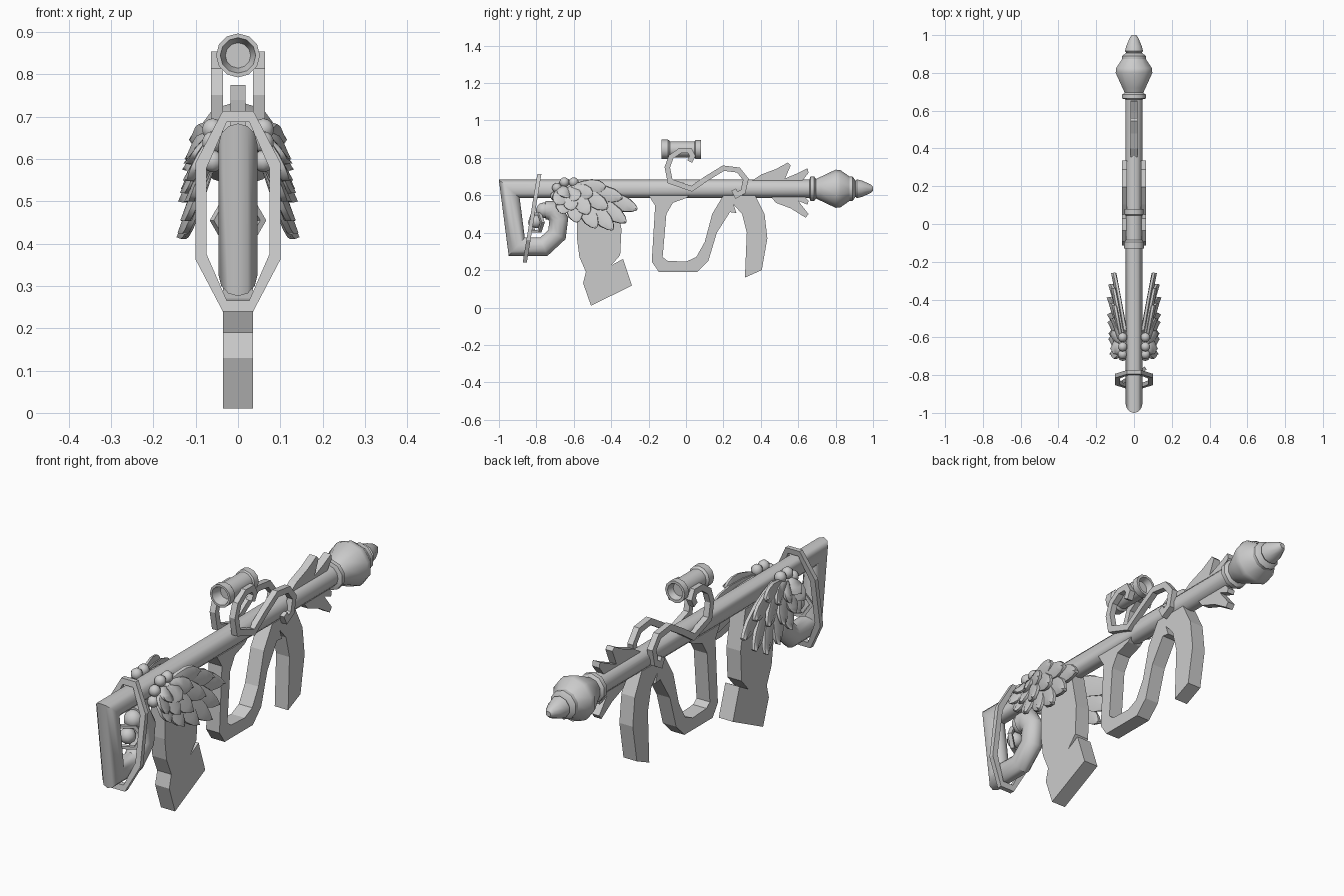
import bpy, bmesh, math
from mathutils import Vector

cube = bpy.data.objects.get("Cube")
if cube:
    bpy.data.objects.remove(cube)

grey = bpy.data.materials.new("plain grey")
grey.use_nodes = True
grey.diffuse_color = (0.6, 0.6, 0.6, 1)
grey.node_tree.nodes["Principled BSDF"].inputs["Base Color"].default_value = (0.6, 0.6, 0.6, 1)
AXIS = 0.635  # barrel height


def finish(name, bm, smooth=None):
    bmesh.ops.recalc_face_normals(bm, faces=bm.faces)
    mesh = bpy.data.meshes.new(name)
    bm.to_mesh(mesh)
    bm.free()
    ob = bpy.data.objects.new(name, mesh)
    bpy.context.collection.objects.link(ob)
    mesh.materials.append(grey)
    if smooth:
        bpy.ops.object.select_all(action='DESELECT')
        bpy.context.view_layer.objects.active = ob
        ob.select_set(True)
        bpy.ops.object.shade_smooth_by_angle(angle=math.radians(smooth))
    return ob


def skin(bm, rings, closed=False):
    """Bridge equal rings of points, capping the ends."""
    loops = [[bm.verts.new(p) for p in r] for r in rings]
    pairs = list(zip(loops, loops[1:])) + ([(loops[-1], loops[0])] if closed else [])
    for a, b in pairs:
        for i in range(len(a)):
            j = (i + 1) % len(a)
            bm.faces.new((a[i], a[j], b[j], b[i]))
    if not closed:
        bm.faces.new(loops[0])
        bm.faces.new(loops[-1])


def lathe(name, profile, z, sides):
    """Turn (y, radius) pairs about a line along y."""
    bm = bmesh.new()
    turn = [2 * math.pi * i / sides for i in range(sides)]
    skin(bm, [[(r * math.sin(a), y, z + r * math.cos(a)) for a in turn] for y, r in profile])
    return finish(name, bm, 40)


def plate(name, outline, half):
    """Flat plate across x from a (y, z) outline."""
    bm = bmesh.new()
    skin(bm, [[(x, y, z) for y, z in outline] for x in (-half, half)])
    return finish(name, bm)


def sweep(name, path, section, x=0, smooth=None):
    """Sweep an (x, offset) section along a (y, z) path with mitred corners."""
    pts = [Vector(p) for p in path]
    rings = []
    for i, p in enumerate(pts):
        d0 = (p - pts[i - 1]).normalized() if i else (pts[1] - p).normalized()
        d1 = (pts[i + 1] - p).normalized() if i < len(pts) - 1 else d0
        n0, n1 = Vector((-d0.y, d0.x)), Vector((-d1.y, d1.x))
        n = (n0 + n1).normalized()
        n /= max(0.6, n.dot(n0))
        rings.append([(x + sx, p.x + n.x * o, p.y + n.y * o) for sx, o in section])
    bm = bmesh.new()
    skin(bm, rings)
    return finish(name, bm, smooth)


def ball(name, centre, r):
    bm = bmesh.new()
    bmesh.ops.create_uvsphere(bm, u_segments=10, v_segments=7, radius=r)
    bmesh.ops.translate(bm, verts=bm.verts, vec=centre)
    return finish(name, bm, 60)


# Barrel and looped stock
turns = [2 * math.pi * i / 12 for i in range(12)]
tube = [(0.046 * math.cos(a), 0.049 * math.sin(a)) for a in turns]
sweep("barrel_and_stock", [(0.68, AXIS), (-0.945, AXIS), (-0.905, 0.325), (-0.76, 0.325),
      (-0.69, 0.39), (-0.68, 0.47), (-0.71, 0.52), (-0.75, 0.52)], tube, smooth=40)
ball("stock_curl_end", (0, -0.76, 0.52), 0.042)

# Pointed muzzle
lathe("muzzle", [(0.66, 0.05), (0.665, 0.066), (0.685, 0.066), (0.695, 0.052), (0.72, 0.064),
      (0.80, 0.102), (0.825, 0.1), (0.885, 0.058)], AXIS, 10)
lathe("muzzle_collar", [(0.865, 0.066), (0.89, 0.066), (0.905, 0.045)], AXIS, 10)
lathe("muzzle_tip", [(0.89, 0.03), (0.915, 0.05), (0.94, 0.044), (0.985, 0.024), (1.0, 0.012)], AXIS, 10)

# Scope with flared, hollow ends
lathe("scope", [(-0.085, 0.03), (-0.13, 0.042), (-0.13, 0.052), (-0.095, 0.052), (-0.085, 0.043),
      (0.045, 0.043), (0.05, 0.05), (0.08, 0.05), (0.08, 0.038), (0.05, 0.03)], 0.845, 12)

# Tilted octagonal stock band
bm = bmesh.new()
band = [(1, 0.115), (0.36, 0.237), (-0.36, 0.237), (-1, 0.115),
        (-1, -0.115), (-0.36, -0.237), (0.36, -0.237), (1, -0.115)]
rings = []
for w, s, dy in ((0.1, 1, -0.011), (0.1, 1, 0.011), (0.074, 0.89, 0.011), (0.074, 0.89, -0.011)):
    rings.append([(k * w, -0.823 + 0.165 * h * s + dy, 0.477 + h * s) for k, h in band])
skin(bm, rings, closed=True)
finish("stock_band", bm)

# Ball in a small tilted ring inside the stock
ball("stock_ball", (0, -0.80, 0.46), 0.036)
bm = bmesh.new()
rings = []
for r, d in ((0.062, -0.008), (0.062, 0.008), (0.048, 0.008), (0.048, -0.008)):
    rings.append([(r * math.cos(a) + d * 0.6, -0.80 + r * 0.6 * math.cos(a) - d, 0.455 + r * math.sin(a))
                  for a in turns[::2]])
skin(bm, rings, closed=True)
finish("stock_ball_ring", bm)

# Curved magazine
plate("magazine", [(-0.58, 0.6), (-0.583, 0.37), (-0.57, 0.27), (-0.535, 0.19), (-0.55, 0.13),
      (-0.508, 0.01), (-0.289, 0.117), (-0.337, 0.26), (-0.4, 0.225), (-0.352, 0.28),
      (-0.345, 0.42), (-0.38, 0.6)], 0.036)

# Open front grip and hooked blade
plate("grip_loop", [(-0.2, 0.6), (-0.165, 0.545), (-0.183, 0.245), (-0.145, 0.19), (0.06, 0.19),
      (0.12, 0.25), (0.165, 0.4), (0.235, 0.51), (0.27, 0.505), (0.255, 0.55), (0.3, 0.5),
      (0.325, 0.4), (0.315, 0.16), (0.405, 0.2), (0.435, 0.37), (0.42, 0.5), (0.37, 0.6),
      (0.2, 0.6), (0.14, 0.5), (0.1, 0.35), (0.055, 0.27), (0.0, 0.245), (-0.1, 0.25),
      (-0.125, 0.27), (-0.105, 0.5), (-0.07, 0.56), (0.04, 0.6)][:-1] + [(0.0, 0.585), (0.02, 0.6)], 0.034)

# Flame-shaped fins above and below the barrel
plate("upper_fin", [(0.31, 0.65), (0.4, 0.71), (0.48, 0.74), (0.545, 0.775), (0.56, 0.76),
      (0.53, 0.69), (0.59, 0.715), (0.65, 0.745), (0.655, 0.72), (0.6, 0.65)], 0.018)
plate("lower_fin", [(0.44, 0.61), (0.48, 0.56), (0.56, 0.53), (0.64, 0.48), (0.655, 0.5),
      (0.6, 0.57), (0.65, 0.55), (0.655, 0.57), (0.62, 0.61)], 0.018)

# Paired scroll straps holding the scope
scroll = [(0.02, 0.78), (0.035, 0.81), (0.02, 0.84), (-0.03, 0.84), (-0.08, 0.805), (-0.1, 0.75),
          (-0.085, 0.675), (0.03, 0.635), (0.11, 0.69), (0.2, 0.745), (0.28, 0.735), (0.32, 0.685),
          (0.305, 0.62), (0.27, 0.6), (0.255, 0.63)]
strap = [(-0.014, -0.014), (0.014, -0.014), (0.014, 0.014), (-0.014, 0.014)]


def feather(name, side, root, tip, width, lift):
    """Rounded, ridged leaf leaning outward as it drops."""
    root, tip = Vector(root), Vector(tip)
    along = tip - root
    across = Vector((-along.y, along.x)).normalized()
    x0, x1 = 0.045 + lift, 0.08 + lift + 0.22 * (0.63 - tip.y)
    rings = []
    for t, w in ((0, 0.35), (0.25, 0.75), (0.55, 1), (0.8, 0.85), (0.93, 0.5), (1, 0.12)):
        c = root + along * t
        x = x0 + (x1 - x0) * t
        ring = []
        for k, dx in ((-1, -0.005), (0, -0.01), (1, -0.005), (0.9, 0.008), (0, 0.018), (-0.9, 0.008)):
            p = c + across * k * w * width
            ring.append((side * (x + dx), p.x, p.y))
        rings.append(ring)
    bm = bmesh.new()
    skin(bm, rings)
    return finish(name, bm, 50)


long_tips = [(-0.26, 0.525), (-0.32, 0.455), (-0.39, 0.415), (-0.48, 0.425), (-0.58, 0.455), (-0.66, 0.5)]
mid_tips = [(-0.34, 0.585), (-0.42, 0.53), (-0.52, 0.5), (-0.61, 0.52), (-0.69, 0.55)]
short_tips = [(-0.43, 0.645), (-0.5, 0.6), (-0.58, 0.575), (-0.66, 0.59)]
for side, label in ((1, "left"), (-1, "right")):
    sweep(label + "_scroll_strap", scroll, strap, side * 0.05)
    layers = (("long", long_tips, 0.048, 0), ("middle", mid_tips, 0.045, 0.015),
              ("short", short_tips, 0.042, 0.022))
    for kind, tips, width, lift in layers:
        for i, tip in enumerate(tips):
            root = (-0.64 + 0.18 * (tip[0] + 0.66), 0.645)
            feather(f"{label}_{kind}_feather_{i + 1}", side, root, tip, width, lift)
    # Small buds at the wing root
    for i, (y, z) in enumerate([(-0.69, 0.64), (-0.65, 0.67), (-0.6, 0.67), (-0.7, 0.595)]):
        ball(f"{label}_wing_bud_{i + 1}", (side * 0.06, y, z), 0.026)
